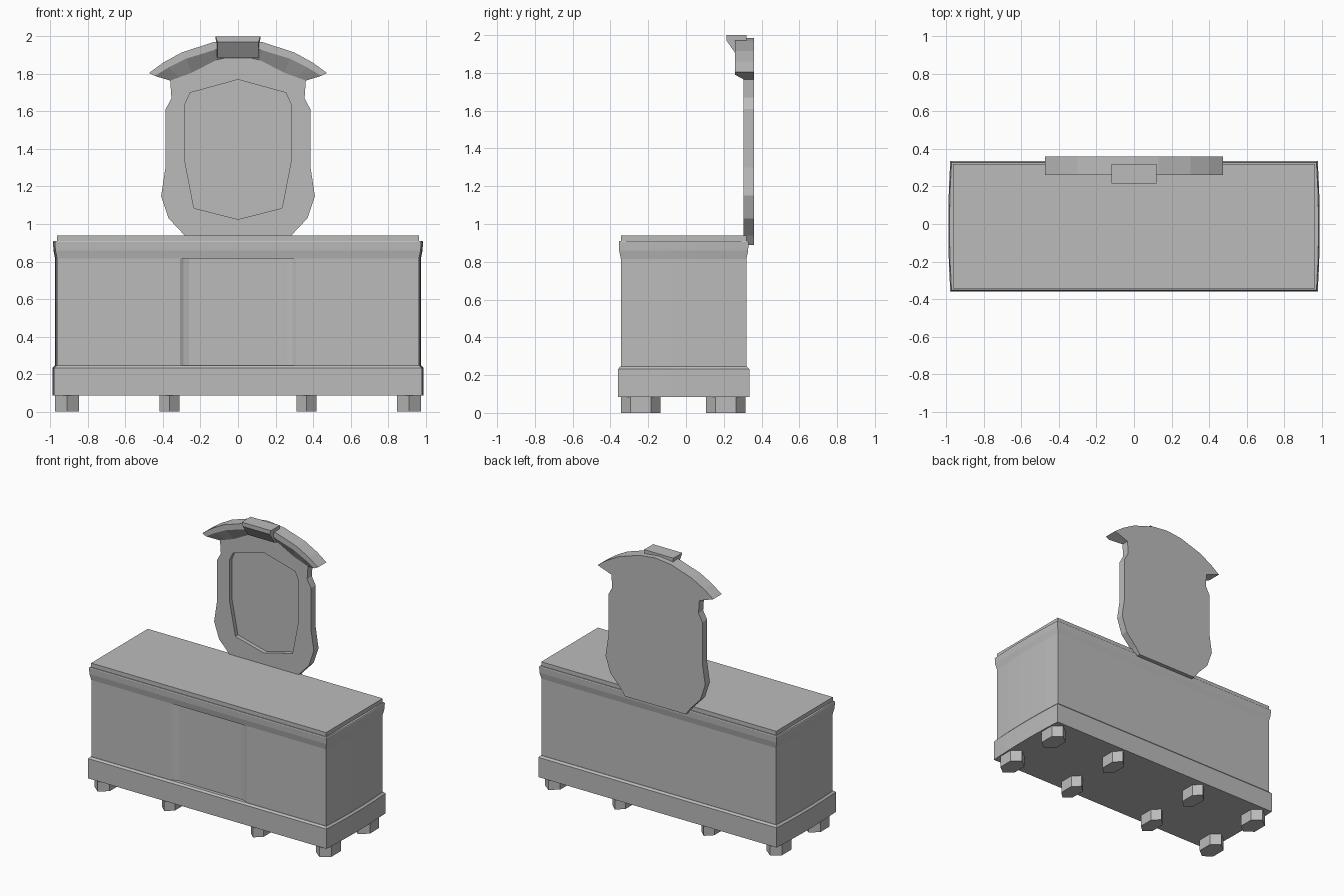
import bpy, bmesh

if "Cube" in bpy.data.objects:
    bpy.data.objects.remove(bpy.data.objects["Cube"], do_unlink=True)

# One plain grey for the whole piece
GREY = (0.5, 0.5, 0.5, 1)
grey = bpy.data.materials.new("plain grey")
grey.use_nodes = True
grey.diffuse_color = GREY
grey.node_tree.nodes["Principled BSDF"].inputs["Base Color"].default_value = GREY


def loft(name, rings):
    """Skin a stack of equal closed rings and cap both ends."""
    bm = bmesh.new()
    loops = [[bm.verts.new(p) for p in ring] for ring in rings]
    n = len(loops[0])
    for a, b in zip(loops, loops[1:]):
        for i in range(n):
            j = (i + 1) % n
            bm.faces.new((a[i], a[j], b[j], b[i]))
    bm.faces.new(loops[0])
    bm.faces.new(loops[-1])
    bmesh.ops.recalc_face_normals(bm, faces=bm.faces)
    mesh = bpy.data.meshes.new(name)
    bm.to_mesh(mesh)
    bm.free()
    mesh.materials.append(grey)
    ob = bpy.data.objects.new(name, mesh)
    bpy.context.collection.objects.link(ob)
    return ob


def mirrored(half):
    """Close a right-hand half outline across x = 0."""
    return half + [(-x, z) for x, z in reversed(half) if x > 0]


def plan(z, inset=0, recess=False):
    """Rectangular plan with gently bowed ends, optionally a hollow front."""
    front, back, side = -0.36 + inset, 0.335 - inset, 0.98 - inset
    mid, half = (front + back) / 2, (back - front) / 2
    steps = [-1, -0.6, -0.2, 0.2, 0.6, 1]
    right = [(side + 0.011 * (1 - t * t), mid + half * t) for t in steps]
    left = [(-x, y) for x, y in reversed(right)]
    pts = right + left
    if recess:
        hollow = [(0.31, 0), (0.29, 0.013), (0.26, 0.022)]
        pts += [(-x, front + d) for x, d in hollow]
        pts += [(x, front + d) for x, d in reversed(hollow)]
    return [(x, y, z) for x, y in pts]


def board(name, outline, y0, y1):
    return loft(name, [[(x, y, z) for x, z in outline] for y in (y0, y1)])


# Cabinet
loft("plinth", [plan(0.085), plan(0.232), plan(0.245, 0.012)])
loft("cabinet_body", [plan(0.24, 0.015, True), plan(0.82, 0.015, True)])
loft("cornice", [plan(0.815, 0.015), plan(0.86, 0.006), plan(0.905, 0.004), plan(0.91, 0.007)])
top = [(-0.966, -0.345), (0.966, -0.345), (0.966, 0.32), (-0.966, 0.32)]
loft("table_top", [[(x, y, z) for x, y in top] for z in (0.905, 0.94)])

# Stretched six-sided feet
for row, y in (("front", -0.24), ("back", 0.21)):
    for i, (x, w) in enumerate([(-0.912, 0.063), (-0.365, 0.053), (0.365, 0.053), (0.912, 0.063)]):
        hexagon = [(0, -0.105), (w, -0.055), (w, 0.055), (0, 0.105), (-w, 0.055), (-w, -0.055)]
        loft(f"{row}_foot_{i + 1}", [[(x + a, y + b, z) for a, b in hexagon] for z in (0, 0.09)])

# Mirror board with a sunken glass
frame = board("mirror_frame", mirrored([
    (0.25, 0.89), (0.285, 0.94), (0.37, 1.03), (0.41, 1.15), (0.387, 1.3), (0.387, 1.61),
    (0.355, 1.67), (0.362, 1.77), (0.25, 1.86), (0, 1.94)]), 0.305, 0.36)
cutter = board("glass_cutter", mirrored([
    (0, 1.025), (0.235, 1.085), (0.285, 1.345), (0.285, 1.635), (0.255, 1.7), (0, 1.77)]), 0.2, 0.335)
cutter.hide_render = True
cut = frame.modifiers.new("sunken_glass", "BOOLEAN")
cut.operation, cut.object, cut.solver = "DIFFERENCE", cutter, "EXACT"
bpy.context.view_layer.objects.active = frame
bpy.ops.object.modifier_apply(modifier=cut.name)
bpy.data.objects.remove(cutter, do_unlink=True)

# Arched hood with a coved underside: outer edge, front lip, back of cove
half_hood = [
    ((0, 1.985), (0, 1.95), (0, 1.90)),
    ((0.13, 1.97), (0.12, 1.93), (0.115, 1.875)),
    ((0.3, 1.915), (0.275, 1.882), (0.25, 1.805)),
    ((0.4, 1.86), (0.37, 1.835), (0.315, 1.782)),
    ((0.475, 1.805), (0.445, 1.79), (0.362, 1.765))]


def hood_ring(station, side):
    outer, lip, cove = [(side * x, z) for x, z in station]
    spots = [(outer, 0.36), (outer, 0.26), (lip, 0.26), (cove, 0.305), (cove, 0.36)]
    return [(p[0], y, p[1]) for p, y in spots]


loft("arched_hood", [hood_ring(s, -1) for s in reversed(half_hood[1:])]
     + [hood_ring(s, 1) for s in half_hood])

# Keystone block, slightly wider at the top
key = [(0.215, 2.0), (0.215, 1.97), (0.275, 1.885), (0.32, 1.885), (0.32, 2.0)]
loft("keystone", [[(s * (0.12 if z > 1.98 else 0.11), y, z) for y, z in key] for s in (-1, 1)])
